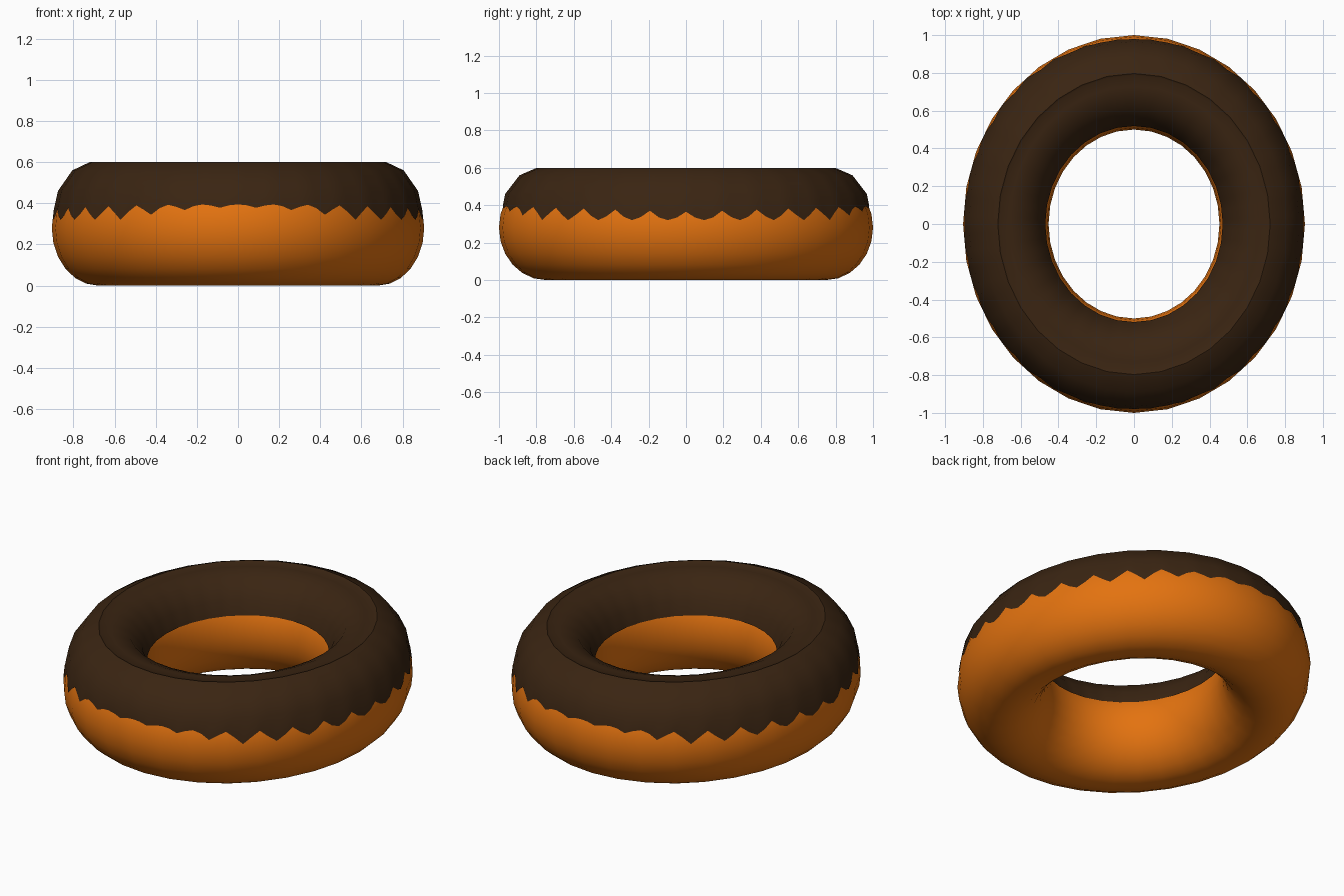
import bpy, bmesh, math

SQUASH = 0.905            # ring is slightly narrower across x
RING, TUBE, HALF = 0.75, 0.25, 0.28
SIDES = 32                # facets around the dough

if "Cube" in bpy.data.objects:
    bpy.data.objects.remove(bpy.data.objects["Cube"], do_unlink=True)


def material(name, rgb):
    mat = bpy.data.materials.new(name)
    mat.use_nodes = True
    mat.diffuse_color = (*rgb, 1)
    shader = mat.node_tree.nodes["Principled BSDF"]
    shader.inputs["Base Color"].default_value = (*rgb, 1)
    shader.inputs["Roughness"].default_value = 0.6
    return mat


def sweep(name, columns, profile_at, closed, mat):
    """Sweep an (r, z) profile around z; the profile may vary with angle."""
    bm = bmesh.new()
    step = 2 * math.pi / SIDES
    rows = []
    for i in range(columns):
        a = 2 * math.pi * i / columns
        # keep extra columns on the flat facets of the ring
        facet = math.cos(step / 2) / math.cos(a % step - step / 2)
        rows.append([bm.verts.new((r * facet * math.cos(a) * SQUASH,
                                   r * facet * math.sin(a), z))
                     for r, z in profile_at(i, a)])
    count = len(rows[0])
    for i in range(columns):
        here, after = rows[i], rows[(i + 1) % columns]
        for j in range(count if closed else count - 1):
            k = (j + 1) % count
            bm.faces.new((here[j], after[j], after[k], here[k]))
    mesh = bpy.data.meshes.new(name)
    bm.to_mesh(mesh)
    bm.free()
    mesh.materials.append(mat)
    obj = bpy.data.objects.new(name, mesh)
    bpy.context.collection.objects.link(obj)
    bpy.ops.object.select_all(action="DESELECT")
    obj.select_set(True)
    bpy.context.view_layer.objects.active = obj
    bpy.ops.object.shade_smooth_by_angle(angle=math.radians(35))
    return obj


def dough_profile(i, a):
    ring = 24
    angles = [2 * math.pi * j / ring for j in range(ring)]
    return [(RING + TUBE * math.cos(t), HALF + HALF * math.sin(t)) for t in angles]


def drip_height(i, a):
    """Scalloped lower edge, shallow at front and back, deep at the sides."""
    s = abs(math.sin(a))
    peak = 0.365 + 0.03 * s
    valley = 0.32 + 0.06 * max(0, s - 0.8) / 0.2
    share = (1, 0.3 + 0.4 * s * s, 0, 0.3 + 0.4 * s * s)[i % 4]
    return valley + (peak - valley) * share


def icing_profile(i, a):
    z = drip_height(i, a)
    rim = RING + TUBE * math.sqrt(1 - ((z - HALF) / HALF) ** 2) + 0.002
    return [(rim, z), (0.967, 0.46), (0.89, 0.56), (0.797, 0.6),
            (0.787, 0.594), (0.73, 0.594), (0.69, 0.588),
            (0.62, 0.56), (0.55, 0.48), (0.519, 0.40)]


# Dough ring
sweep("dough_ring", SIDES, dough_profile, True,
      material("baked orange", (0.77, 0.17, 0.005)))

# Icing cap with dripping edge
sweep("icing", SIDES * 4, icing_profile, False,
      material("dark chocolate", (0.042, 0.018, 0.006)))
